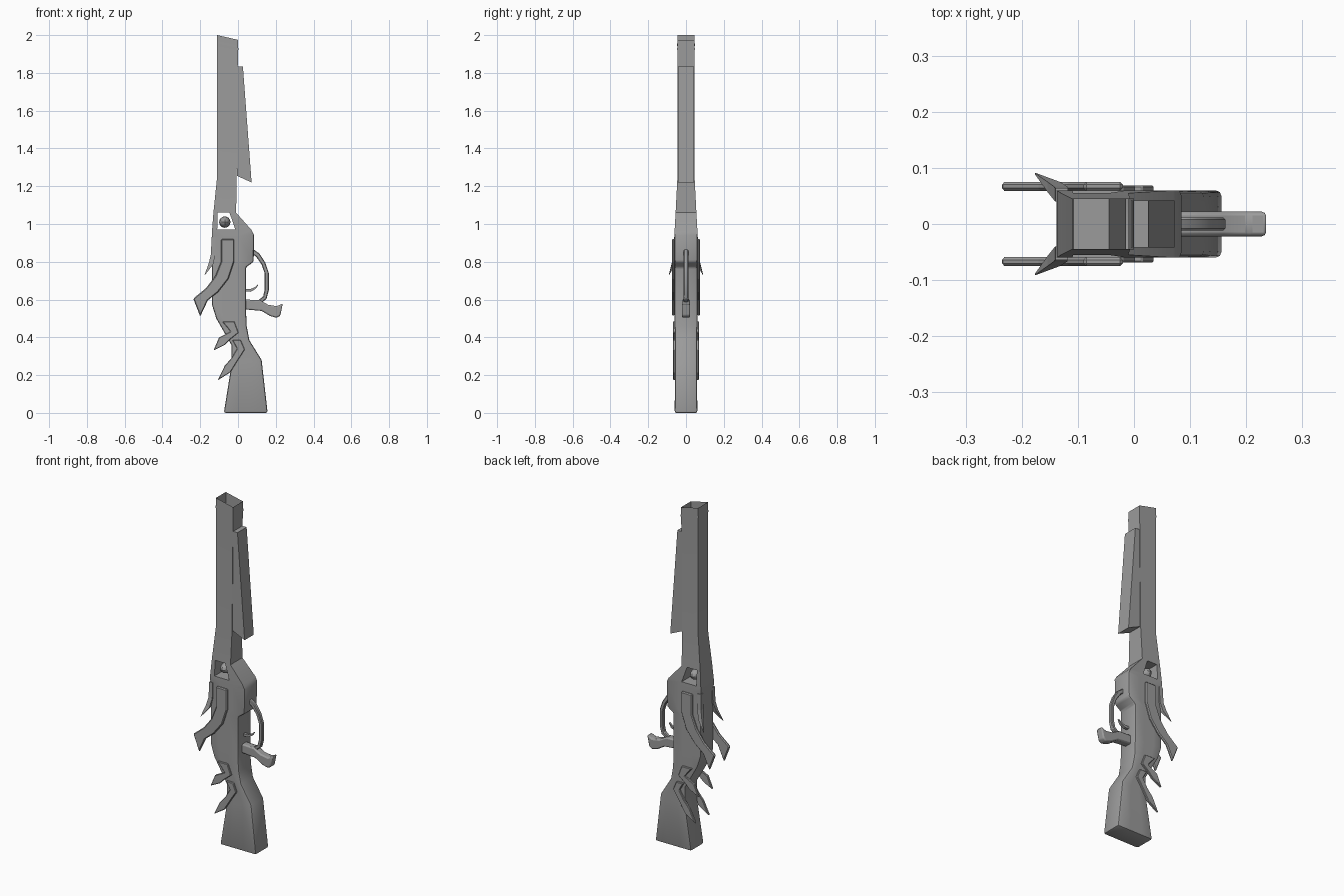
import bpy, bmesh
from mathutils import Vector

if "Cube" in bpy.data.objects:
    bpy.data.objects.remove(bpy.data.objects["Cube"])

# Dark grey finish shared by every part
grey = bpy.data.materials.new("dark_grey")
grey.diffuse_color = (.33, .33, .33, 1)
grey.use_nodes = True
grey.node_tree.nodes["Principled BSDF"].inputs["Base Color"].default_value = grey.diffuse_color


def finish(bm, name, mirror=False, bevel=0, segments=1, smooth=False):
    bmesh.ops.recalc_face_normals(bm, faces=bm.faces)
    me = bpy.data.meshes.new(name)
    bm.to_mesh(me)
    bm.free()
    me.materials.append(grey)
    ob = bpy.data.objects.new(name, me)
    bpy.context.collection.objects.link(ob)
    if mirror:
        m = ob.modifiers.new("mirror", 'MIRROR')
        m.use_axis = (False, True, False)
    if bevel:
        b = ob.modifiers.new("bevel", 'BEVEL')
        b.width, b.segments, b.limit_method = bevel, segments, 'ANGLE'
    if smooth:
        bpy.ops.object.select_all(action='DESELECT')
        ob.select_set(True)
        bpy.context.view_layer.objects.active = ob
        bpy.ops.object.shade_smooth_by_angle()
    return ob


def plate(name, outline, y0, y1, **kw):
    """Side-view (x, z) outline given thickness from y0 to y1."""
    bm = bmesh.new()
    near = [bm.verts.new((x, y0, z)) for x, z in outline]
    far = [bm.verts.new((x, y1, z)) for x, z in outline]
    bm.faces.new(near)
    bm.faces.new(far)
    for k in range(len(outline)):
        j = (k + 1) % len(outline)
        bm.faces.new((near[k], near[j], far[j], far[k]))
    return finish(bm, name, **kw)


def sweep(name, path, **kw):
    """Four-sided tapered bar through (x, y, z, in-plane radius, y radius)."""
    bm = bmesh.new()
    pts = [Vector(p[:3]) for p in path]
    rings = []
    for i, p in enumerate(pts):
        d = pts[min(i + 1, len(pts) - 1)] - pts[max(i - 1, 0)]
        n = Vector((-d.z, 0, d.x)).normalized() * path[i][3]
        h = Vector((0, path[i][4], 0))
        rings.append([bm.verts.new(q) for q in (p - n - h, p + n - h, p + n + h, p - n + h)])
    for a, b in zip(rings, rings[1:]):
        for k in range(4):
            bm.faces.new((a[k], a[(k + 1) % 4], b[(k + 1) % 4], b[k]))
    bm.faces.new(rings[0])
    bm.faces.new(rings[-1])
    return finish(bm, name, **kw)


# Barrel, receiver and stock: one shell lofted through left/right outline points
stations = [
    (-.11, 2.0, 0, 1.975, .045), (-.11, 1.255, -.007, 1.255, .045),
    (-.13, 1.06, -.01, 1.06, .055), (-.137, .97, .07, .97, .06),
    (-.138, .93, .085, .94, .06), (-.138, .8, .083, .8, .06),
    (-.137, .76, .042, .77, .06), (-.137, .57, .042, .55, .06),
    (-.115, .5, .046, .46, .06), (-.035, .36, .06, .385, .058),
    (-.035, .25, .125, .28, .058), (-.075, 0, .157, 0, .06)]
inner = {2: (-.108, -.045), 3: (-.11, -.014)}
bm = bmesh.new()
rows = []
for i, (xl, zl, xr, zr, w) in enumerate(stations):
    a, b = inner.get(i, (xl + (xr - xl) * .3, xl + (xr - xl) * .65))
    pts = [(x, zl + (zr - zl) * (x - xl) / (xr - xl)) for x in (xl, a, b, xr)]
    rows.append([bm.verts.new((x, -w, z)) for x, z in pts] +
                [bm.verts.new((x, w, z)) for x, z in reversed(pts)])
for i, (p, q) in enumerate(zip(rows, rows[1:])):
    for k in range(8):
        if i == 2 and k in (1, 5):
            continue
        bm.faces.new((p[k], p[(k + 1) % 8], q[(k + 1) % 8], q[k]))
bm.faces.new(rows[-1])
# Tunnel through the receiver
p, q = rows[2], rows[3]
front, back = (p[1], p[2], q[2], q[1]), (p[6], p[5], q[5], q[6])
for k in range(4):
    j = (k + 1) % 4
    bm.faces.new((front[k], front[j], back[j], back[k]))
bmesh.ops.recalc_face_normals(bm, faces=bm.faces)
edges = [e for e in bm.edges if len(e.link_faces) == 2 and e.calc_face_angle() > .9
         and max(v.co.z for v in e.verts) < .96]
bmesh.ops.bevel(bm, geom=edges, offset=.01, segments=2, profile=.5, affect='EDGES')
finish(bm, "barrel_and_stock", smooth=True)

# Muzzle band, following the slanted muzzle
bm = bmesh.new()
loops = []
for dz in (0, -.012):
    loops.append([bm.verts.new((x, y, z + dz)) for x, y, z in (
        (-.112, -.047, 1.955), (.002, -.047, 1.932), (.002, .047, 1.932), (-.112, .047, 1.955))])
for k in range(4):
    bm.faces.new((loops[0][k], loops[0][(k + 1) % 4], loops[1][(k + 1) % 4], loops[1][k]))
finish(bm, "muzzle_band")

# Fore-end wedge under the barrel
plate("fore_end", [(-.004, 1.833), (.026, 1.833), (.072, 1.22), (-.006, 1.255)], -.042, .042)

# Pivot pin in the receiver opening
bm = bmesh.new()
bmesh.ops.create_uvsphere(bm, u_segments=12, v_segments=8, radius=.03)
for v in bm.verts:
    v.co = Vector((v.co.x - .07, v.co.y * 1.6, v.co.z + 1.01))
finish(bm, "pivot_pin", smooth=True)

# Large side horns
plate("side_horn", [(-.09, .92), (-.02, .92), (-.02, .80), (-.05, .71), (-.105, .64),
                    (-.16, .595), (-.2, .51), (-.237, .605), (-.17, .66), (-.12, .725),
                    (-.09, .8)], .059, .075, mirror=True, bevel=.005)

# Small bent feathers on the stock
plate("upper_feather", [(-.085, .485), (-.02, .485), (.003, .425), (-.04, .39), (-.07, .36),
                        (-.13, .33), (-.1, .4), (-.04, .43), (-.055, .45)],
      .054, .069, mirror=True, bevel=.003)
plate("lower_feather", [(-.03, .385), (.015, .385), (.036, .335), (0, .28), (-.04, .215),
                        (-.108, .172), (-.07, .25), (-.035, .29), (-.005, .34)],
      .054, .069, mirror=True, bevel=.003)

# Narrow rear ribbons that flare outward at the tip
sweep("rear_ribbon", [(-.129, .052, .93, .011, .012), (-.131, .055, .84, .012, .012),
                      (-.143, .066, .79, .012, .009), (-.176, .09, .73, .001, .001)],
      mirror=True)

# Lever loop, trigger and handle
sweep("lever_loop", [(.07, 0, .86, .012, .012), (.105, 0, .835, .012, .012),
                     (.135, 0, .79, .011, .012), (.152, 0, .74, .011, .012),
                     (.152, 0, .65, .011, .012), (.142, 0, .61, .011, .012),
                     (.11, 0, .585, .011, .012)], bevel=.004, smooth=True)
sweep("trigger", [(.035, 0, .65, .007, .008), (.065, 0, .648, .007, .008),
                  (.09, 0, .66, .005, .007), (.106, 0, .678, .002, .004)])
plate("lever_handle", [(.035, .6), (.115, .597), (.16, .572), (.205, .565), (.237, .578),
                       (.224, .515), (.205, .503), (.17, .513), (.125, .54), (.035, .548)],
      -.022, .022, bevel=.007, segments=2, smooth=True)
